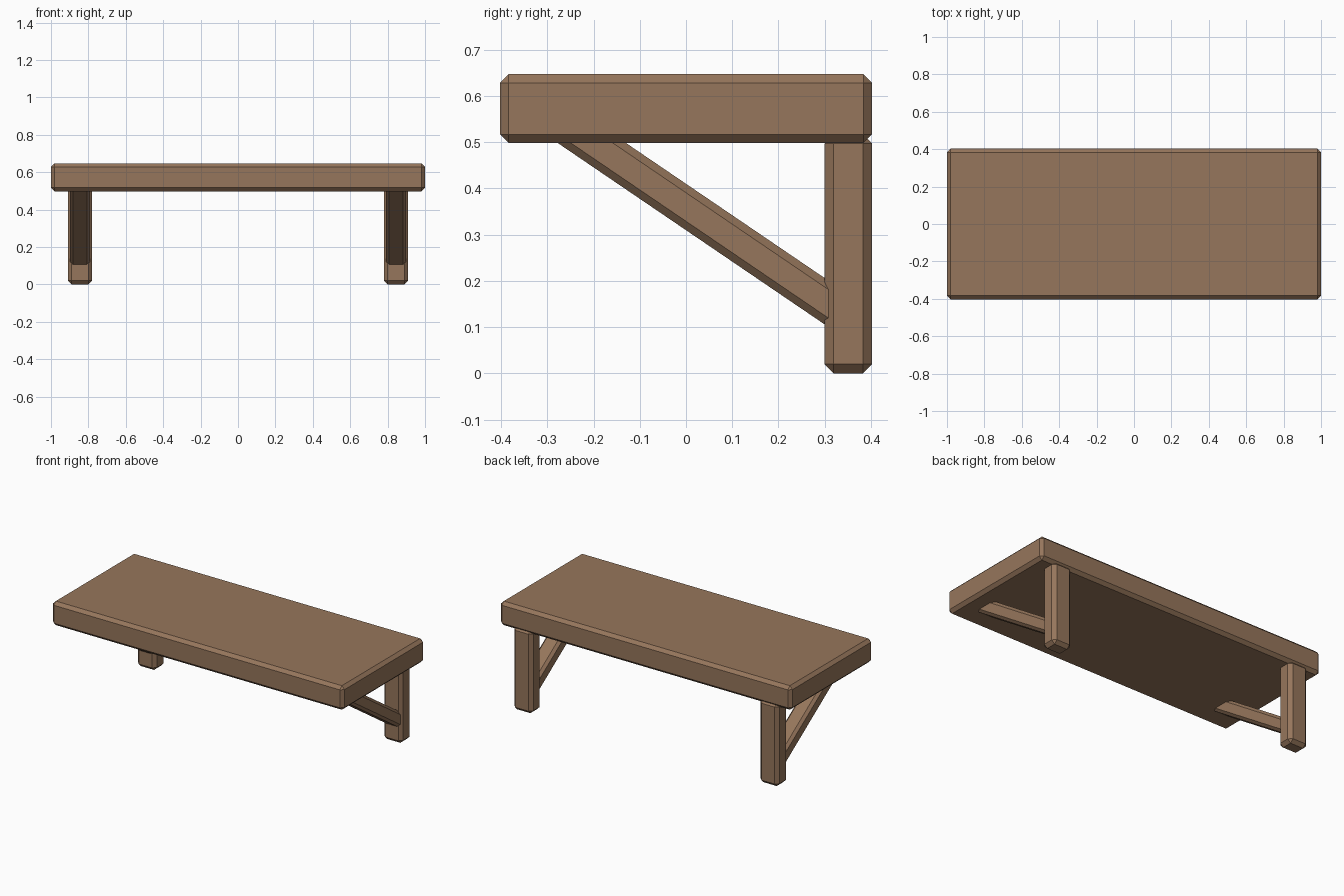
import bpy
import bmesh
import math
from mathutils import Matrix, Vector

cube = bpy.data.objects.get("Cube")
if cube:
    bpy.data.objects.remove(cube, do_unlink=True)

# One wood colour for everything
wood = bpy.data.materials.new("brown wood")
wood.use_nodes = True
colour = (0.305, 0.181, 0.106, 1)
wood.diffuse_color = colour
wood.node_tree.nodes["Principled BSDF"].inputs["Base Color"].default_value = colour


def beam(name, size, centre, chamfer, tilt=0):
    """Flat-shaded timber with chamfered edges, tilted about x."""
    bm = bmesh.new()
    bmesh.ops.create_cube(bm, size=1, matrix=Matrix.Diagonal((*size, 1)))
    bmesh.ops.bevel(bm, geom=bm.edges[:], offset=chamfer, offset_type='OFFSET',
                    segments=1, affect='EDGES')
    mesh = bpy.data.meshes.new(name)
    bm.to_mesh(mesh)
    bm.free()
    mesh.materials.append(wood)
    obj = bpy.data.objects.new(name, mesh)
    obj.location = centre
    obj.rotation_euler.x = tilt
    bpy.context.collection.objects.link(obj)
    return obj


# Shelf board
beam("shelf_board", (2, 0.805, 0.149), (0, 0, 0.5725), 0.019)

# Wall post and diagonal brace on each side
slope = math.radians(-34.2)
along = Vector((0, math.cos(slope), math.sin(slope)))
for side, sign in (("left", 1), ("right", -1)):
    x = sign * 0.845
    beam(side + "_post", (0.13, 0.103, 0.517), (x, 0.351, 0.2585), 0.02)
    brace_centre = Vector((x, 0.01, 0.353)) + along * 0.015
    beam(side + "_brace", (0.107, 0.79, 0.083), brace_centre, 0.016, slope)
